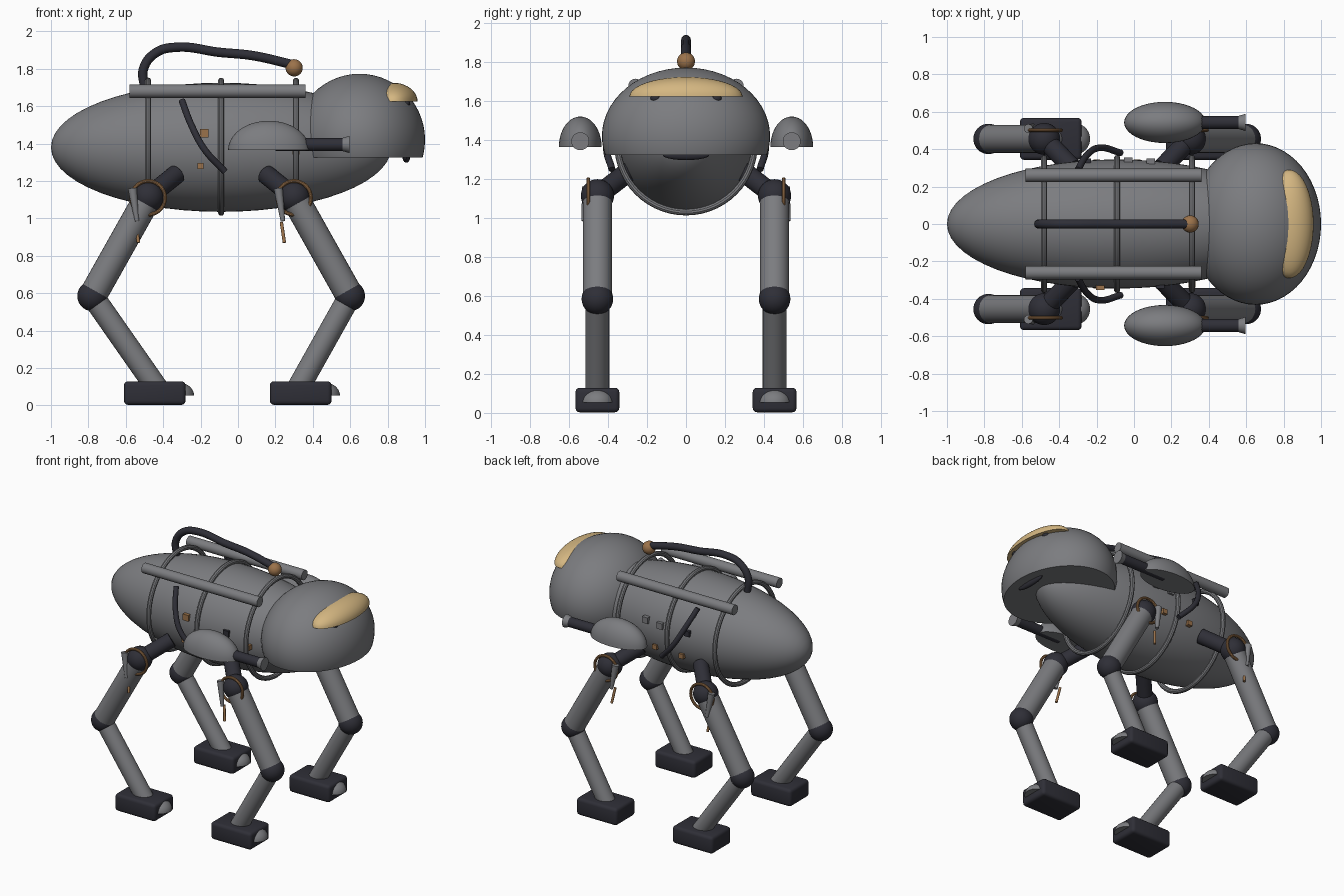
import bpy, bmesh, math
from mathutils import Vector, Matrix

old = bpy.data.objects.get("Cube")
if old:
    bpy.data.objects.remove(old, do_unlink=True)


def material(name, rgb):
    m = bpy.data.materials.new(name)
    m.use_nodes = True
    m.diffuse_color = (*rgb, 1)
    m.node_tree.nodes["Principled BSDF"].inputs["Base Color"].default_value = (*rgb, 1)
    return m


GREY = material("steel grey", (0.2, 0.203, 0.215))
DARK = material("dark rubber", (0.028, 0.028, 0.038))
TAN = material("tan brass", (0.66, 0.47, 0.22))
COPPER = material("copper", (0.33, 0.17, 0.07))


def finish(name, bm, mat):
    bmesh.ops.recalc_face_normals(bm, faces=bm.faces)
    mesh = bpy.data.meshes.new(name)
    bm.to_mesh(mesh)
    bm.free()
    for p in mesh.polygons:
        p.use_smooth = True
    mesh.set_sharp_from_angle(angle=math.radians(35))
    mesh.materials.append(mat)
    ob = bpy.data.objects.new(name, mesh)
    bpy.context.collection.objects.link(ob)
    return ob


def ellipsoid(name, centre, radii, mat, cut=None, axis="Z", segs=40):
    """Ellipsoid; everything below world height cut is removed and capped."""
    bm = bmesh.new()
    bmesh.ops.create_uvsphere(bm, u_segments=segs, v_segments=segs // 2, radius=1)
    if axis == "X":
        bmesh.ops.rotate(bm, verts=bm.verts, matrix=Matrix.Rotation(math.pi / 2, 3, "Y"))
    bmesh.ops.scale(bm, vec=radii, verts=bm.verts)
    bmesh.ops.translate(bm, vec=centre, verts=bm.verts)
    if cut is not None:
        geom = bm.verts[:] + bm.edges[:] + bm.faces[:]
        bmesh.ops.bisect_plane(bm, geom=geom, plane_co=(0, 0, cut),
                               plane_no=(0, 0, 1), clear_inner=True)
        bmesh.ops.holes_fill(bm, edges=[e for e in bm.edges if e.is_boundary])
    return finish(name, bm, mat)


def rod(name, a, b, r1, mat, r2=None, segs=28):
    a, b = Vector(a), Vector(b)
    d = b - a
    turn = d.to_track_quat("Z", "Y").to_matrix().to_4x4()
    bm = bmesh.new()
    bmesh.ops.create_cone(bm, cap_ends=True, segments=segs, radius1=r1,
                          radius2=r1 if r2 is None else r2, depth=d.length,
                          matrix=Matrix.Translation((a + b) / 2) @ turn)
    return finish(name, bm, mat)


def box(name, centre, size, mat, bevel=0.0):
    bm = bmesh.new()
    bmesh.ops.create_cube(bm, size=1)
    bmesh.ops.scale(bm, vec=size, verts=bm.verts)
    bmesh.ops.translate(bm, vec=centre, verts=bm.verts)
    if bevel:
        bmesh.ops.bevel(bm, geom=bm.edges[:], offset=bevel, segments=3,
                        profile=0.5, affect="EDGES")
    return finish(name, bm, mat)


def ring(name, centre, axis, major, minor, mat):
    bm = bmesh.new()
    n, k = 56, 10
    rows = []
    for i in range(n):
        t = math.tau * i / n
        row = []
        for j in range(k):
            s = math.tau * j / k
            r = major + minor * math.cos(s)
            u, v, w = r * math.cos(t), r * math.sin(t), minor * math.sin(s)
            p = (w, u, v) if axis == "X" else (u, w, v)
            row.append(bm.verts.new(Vector(centre) + Vector(p)))
        rows.append(row)
    for i in range(n):
        a, b = rows[i], rows[(i + 1) % n]
        for j in range(k):
            bm.faces.new((a[j], b[j], b[(j + 1) % k], a[(j + 1) % k]))
    return finish(name, bm, mat)


def hose(name, points, radius, mat):
    curve = bpy.data.curves.new(name, "CURVE")
    curve.dimensions = "3D"
    curve.bevel_depth = radius
    curve.bevel_resolution = 4
    curve.use_fill_caps = True
    sp = curve.splines.new("BEZIER")
    sp.bezier_points.add(len(points) - 1)
    for bp, p in zip(sp.bezier_points, points):
        bp.co = p
        bp.handle_left_type = bp.handle_right_type = "AUTO"
    curve.materials.append(mat)
    ob = bpy.data.objects.new(name, curve)
    bpy.context.collection.objects.link(ob)


# Body with its three hoops
ellipsoid("body", (-0.09, 0, 1.38), (0.91, 0.345, 0.345), GREY, axis="X", segs=56)
for x in (-0.48, -0.09, 0.31):
    ring("body_hoop", (x, 0, 1.383), "X", 0.352, 0.017, GREY)

# Head, brow, mouth
ellipsoid("head", (0.65, 0, 1.42), (0.35, 0.432, 0.353), GREY, cut=1.325, segs=56)
ellipsoid("brow", (0.83, 0, 1.625), (0.13, 0.29, 0.1), TAN, cut=1.625)
ellipsoid("mouth", (0.9, 0, 1.325), (0.02, 0.12, 0.027), DARK)

# Top hose and its coupling
hose("top_hose", [(-0.5, 0, 1.7), (-0.505, 0, 1.8), (-0.44, 0, 1.885), (-0.33, 0, 1.915),
                  (-0.1, 0, 1.888), (0.08, 0, 1.87), (0.3, 0, 1.82)], 0.025, DARK)
ellipsoid("hose_coupling", (0.3, 0, 1.805), (0.046,) * 3, COPPER)

for s, side in ((1, "left"), (-1, "right")):
    # Rail, eye and side hose
    rod(side + "_rail", (-0.58, s * 0.26, 1.68), (0.36, s * 0.26, 1.68), 0.036, GREY)
    ellipsoid(side + "_eye", (0.9, s * 0.155, 1.615), (0.02, 0.028, 0.022), DARK, segs=20)
    hose(side + "_side_hose", [(-0.3, s * 0.29, 1.63), (-0.25, s * 0.37, 1.5),
                               (-0.18, s * 0.408, 1.37), (-0.07, s * 0.38, 1.25)], 0.018, DARK)

    # Side pod with barrel and flared nozzle
    y = s * 0.543
    ellipsoid(side + "_pod", (0.165, y, 1.365), (0.218, 0.11, 0.157), GREY, cut=1.365)
    rod(side + "_barrel", (0.2, y, 1.395), (0.56, y, 1.395), 0.035, DARK)
    rod(side + "_nozzle", (0.555, y, 1.395), (0.597, y, 1.395), 0.034, GREY, r2=0.046)

    # Legs: front pair and rear pair bend opposite ways
    y = s * 0.455
    for hip_x, bend, pair in ((0.3, 1, "front"), (-0.48, -1, "rear")):
        n = f"{side}_{pair}_"
        hip = (hip_x, y, 1.115)
        knee = (hip_x + bend * 0.298, y, 0.585)
        foot_x = 0.335 if bend > 0 else -0.445
        rod(n + "shoulder_link", (hip_x - bend * 0.15, s * 0.3, 1.235), hip, 0.052, DARK)
        ellipsoid(n + "hip", hip, (0.085,) * 3, DARK)
        rod(n + "thigh", hip, knee, 0.075, GREY)
        ellipsoid(n + "knee", knee, (0.081,) * 3, DARK)
        rod(n + "shin", knee, (foot_x - bend * 0.02, y, 0.08), 0.061, GREY)
        box(n + "foot", (foot_x, y, 0.066), (0.33, 0.225, 0.126), DARK, 0.022)
        ellipsoid(n + "toe", (foot_x + 0.125, y, 0.053), (0.085, 0.085, 0.07), GREY, cut=0.053)
        ring(n + "hip_ring", (hip_x, s * 0.502, 1.11), "Y", 0.09, 0.01, COPPER)
        rod(n + "hip_flap", (hip_x - 0.085, s * 0.51, 1.16),
            (hip_x - 0.06, s * 0.525, 0.985), 0.024, GREY, r2=0.012)
        rod(n + "hip_wire", (hip_x - 0.068, s * 0.49, 0.98),
            (hip_x - 0.052, s * 0.51, 0.87), 0.009, COPPER, segs=12)

# Small fittings on the flanks
for x, y, z, size, mat in ((-0.18, -0.333, 1.455, 0.045, COPPER), (-0.2, -0.325, 1.28, 0.033, COPPER),
                           (0.31, -0.32, 1.36, 0.035, COPPER), (0.14, -0.325, 1.42, 0.045, DARK),
                           (0.09, 0.33, 1.46, 0.045, GREY), (-0.03, 0.335, 1.45, 0.045, GREY),
                           (0.016, 0.325, 1.28, 0.035, COPPER), (-0.2, 0.325, 1.27, 0.035, COPPER),
                           (-0.25, 0.33, 1.45, 0.04, DARK)):
    box("flank_fitting", (x, y, z), (size, 0.04, size), mat)
